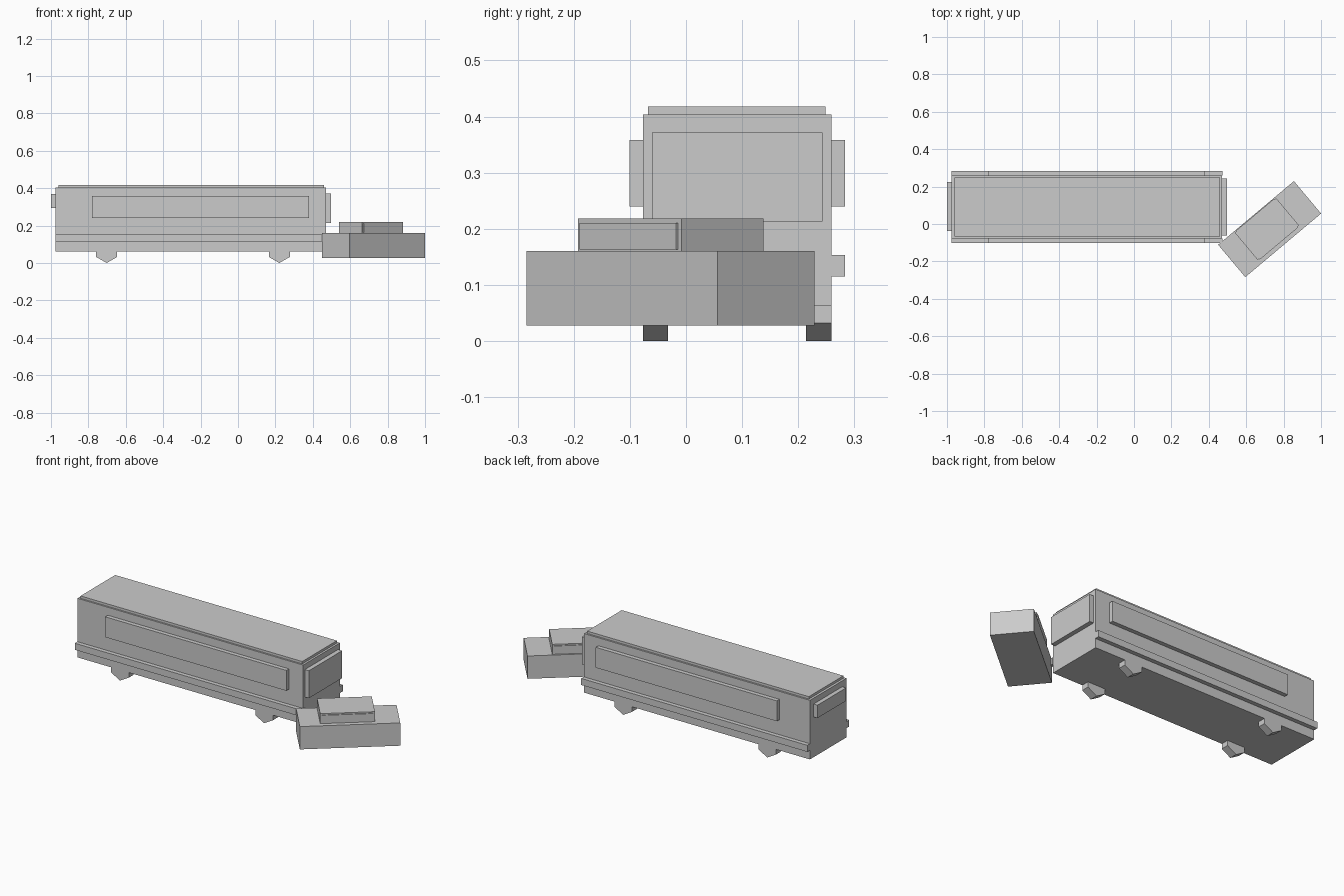
import bpy, math
from mathutils import Matrix, Vector

if "Cube" in bpy.data.objects:
    bpy.data.objects.remove(bpy.data.objects["Cube"])

grey = bpy.data.materials.new("plain_grey")
grey.diffuse_color = (0.6, 0.6, 0.6, 1)
grey.use_nodes = True
grey.node_tree.nodes["Principled BSDF"].inputs["Base Color"].default_value = grey.diffuse_color


def finish(obj, name):
    obj.name = name
    obj.data.materials.append(grey)
    return obj


def box(name, x, y, z, pivot=None, angle=0.0):
    """Box from (min, max) ranges; with a pivot the ranges are local and turned about z."""
    bpy.ops.mesh.primitive_cube_add(size=1)
    obj = bpy.context.object
    size = [r[1] - r[0] for r in (x, y, z)]
    mid = Vector([(r[0] + r[1]) / 2 for r in (x, y, z)])
    obj.data.transform(Matrix.Translation(mid) @ Matrix.Diagonal((*size, 1)))
    if pivot:
        obj.location = (pivot[0], pivot[1], 0)
        obj.rotation_euler.z = angle
    return finish(obj, name)


# Bus body and roof
Y0, Y1 = -0.077, 0.259
box("bus_body", (-0.975, 0.471), (Y0, Y1), (0.062, 0.404))
box("bus_roof", (-0.961, 0.459), (-0.068, 0.249), (0.404, 0.418))

# Side windows, side trim and wheels on both sides
for side, outer, inward in (("right", Y0, 1), ("left", Y1, -1)):
    rim = sorted((outer, outer - inward * 0.024))
    box(f"{side}_window_band", (-0.78, 0.38), rim, (0.24, 0.358))
    box(f"{side}_trim_strip", (-0.975, 0.473), rim, (0.115, 0.153))
    for end, wx in (("rear", -0.702), ("front", 0.221)):
        bpy.ops.mesh.primitive_cylinder_add(
            vertices=6, radius=0.065, depth=0.045,
            location=(wx, outer + inward * 0.0225, 0.065),
            rotation=(math.pi / 2, 0, 0))
        finish(bpy.context.object, f"{side}_{end}_wheel")

# Windscreen and rear window
box("windscreen", (0.471, 0.497), (-0.061, 0.243), (0.213, 0.372))
box("rear_window", (-1.0, -0.975), (-0.037, 0.225), (0.295, 0.37))

# Parked car, turned against the bus
turn = math.radians(40)
box("car_body", (-0.2645, 0.2645), (-0.113, 0.113), (0.028, 0.16), (0.725, -0.0275), turn)
cabin = (0.711, -0.0275)
box("car_cabin", (-0.144, 0.144), (-0.095, 0.095), (0.16, 0.218), cabin, turn)
for side, s in (("right", -1), ("left", 1)):
    box(f"car_{side}_window", (-0.134, 0.134), sorted((s * 0.095, s * 0.1)),
        (0.163, 0.21), cabin, turn)
